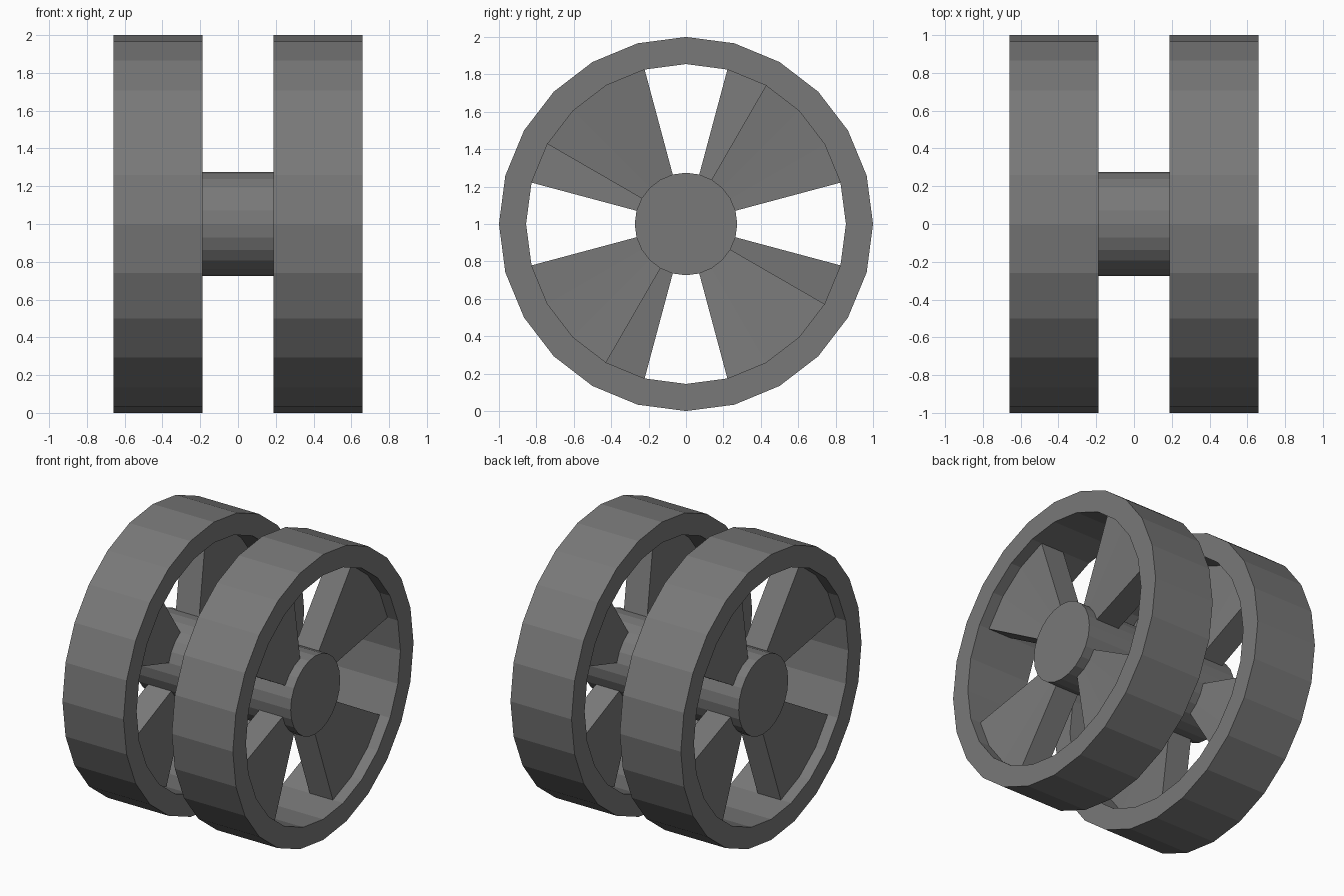
import bpy
import math

if "Cube" in bpy.data.objects:
    bpy.data.objects.remove(bpy.data.objects["Cube"])

SIDES = 24
R_OUT, R_IN, R_HUB = 1.0, 0.855, 0.274
AXIS_Z = 1.0

# Dark grey for every part
dark = bpy.data.materials.new("dark_grey")
dark.diffuse_color = (0.19, 0.19, 0.19, 1.0)
dark.use_nodes = True
dark.node_tree.nodes["Principled BSDF"].inputs["Base Color"].default_value = dark.diffuse_color


def make_object(name, verts, faces):
    mesh = bpy.data.meshes.new(name)
    mesh.from_pydata(verts, [], faces)
    mesh.validate()
    mesh.update()
    mesh.materials.append(dark)
    obj = bpy.data.objects.new(name, mesh)
    bpy.context.collection.objects.link(obj)
    return obj


def polar(x, radius, degrees):
    a = math.radians(degrees)
    return (x, radius * math.cos(a), radius * math.sin(a) + AXIS_Z)


def sweep(name, section, angles, closed):
    """Sweep a four-point (x, radius) section around the axle."""
    verts = [polar(x, r, a) for a in angles for x, r in section]
    n = len(angles)
    faces = []
    for i in range(n if closed else n - 1):
        j = (i + 1) % n
        for k in range(4):
            m = (k + 1) % 4
            faces.append((4 * i + k, 4 * i + m, 4 * j + m, 4 * j + k))
    if not closed:
        last = 4 * (n - 1)
        faces += [(3, 2, 1, 0), (last, last + 1, last + 2, last + 3)]
    return make_object(name, verts, faces)


FULL = [360 * i / SIDES for i in range(SIDES)]

# Axle running through both wheels
ends = [polar(x, R_HUB, a) for x in (-0.60, 0.60) for a in FULL]
caps = [tuple(reversed(range(SIDES))), tuple(range(SIDES, 2 * SIDES))]
walls = [(i, (i + 1) % SIDES, SIDES + (i + 1) % SIDES, SIDES + i) for i in range(SIDES)]
make_object("axle", ends, caps + walls)

# Rim section, and a slightly dished spoke section sunk into axle and rim
RIM = [(0.187, R_OUT), (0.66, R_OUT), (0.66, R_IN), (0.187, R_IN)]
SPOKE = [(0.404, 0.90), (0.584, 0.90), (0.528, 0.24), (0.348, 0.24)]

# Two wheels, the left one being the right one turned half round about z
for side, turn in (("right", 0.0), ("left", math.pi)):
    parts = [sweep(side + "_rim", RIM, FULL, True)]
    for q in range(4):
        angles = [15 + 90 * q + 15 * k for k in range(4)]
        parts.append(sweep(f"{side}_spoke_{q + 1}", SPOKE, angles, False))
    for obj in parts:
        obj.rotation_euler.z = turn
